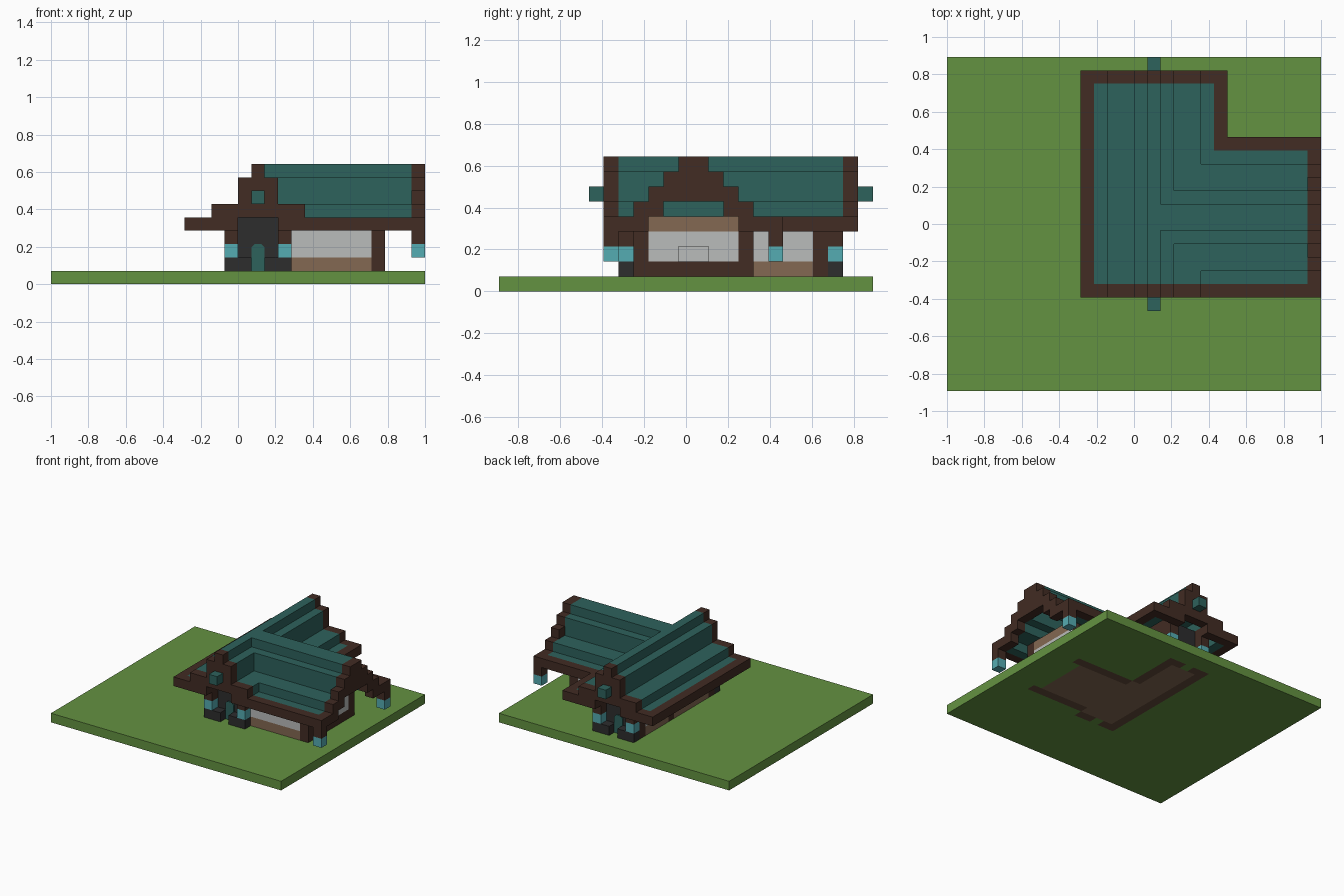
import bpy, bmesh
from mathutils import Vector

if "Cube" in bpy.data.objects:
    bpy.data.objects.remove(bpy.data.objects["Cube"], do_unlink=True)

U = 1 / 14                       # block size
NX, NY = 28, 25                  # plot size in blocks
ORIGIN = Vector((-NX * U / 2, -NY * U / 2, 0))


def material(name, r, g, b):
    m = bpy.data.materials.new(name)
    m.use_nodes = True
    m.diffuse_color = (r, g, b, 1)
    m.node_tree.nodes["Principled BSDF"].inputs["Base Color"].default_value = (r, g, b, 1)
    return m


GREEN = material("grass_green", .127, .287, .053)
BROWN = material("dark_timber", .054, .025, .017)
TEAL = material("roof_teal", .027, .122, .107)
GLOW = material("lantern_cyan", .091, .413, .445)
WHITE = material("plaster_white", .491, .503, .497)
TAN = material("tan_planks", .227, .138, .084)
COAL = material("charcoal_stone", .026, .026, .027)
WOOD = material("aged_wood", .127, .07, .042)


def finish(name, bm, mat):
    me = bpy.data.meshes.new(name)
    bm.to_mesh(me)
    bm.free()
    me.materials.append(mat)
    ob = bpy.data.objects.new(name, me)
    bpy.context.collection.objects.link(ob)
    return ob


def blocks(name, cells, mat):
    """Outer skin of a set of grid blocks, with flat areas merged."""
    cells = set(cells)
    bm = bmesh.new()
    for c in cells:
        for axis in range(3):
            for side in (0, 1):
                n = list(c)
                n[axis] += 2 * side - 1
                if tuple(n) in cells:
                    continue
                b, d = (axis + 1) % 3, (axis + 2) % 3
                quad = []
                for s, t in ((0, 0), (1, 0), (1, 1), (0, 1)):
                    p = Vector(c)
                    p[axis] += side
                    p[b] += s
                    p[d] += t
                    quad.append(bm.verts.new(ORIGIN + p * U))
                bm.faces.new(quad if side else quad[::-1])
    bmesh.ops.remove_doubles(bm, verts=bm.verts, dist=U / 100)
    bmesh.ops.dissolve_limit(bm, angle_limit=.01, verts=bm.verts, edges=bm.edges)
    return finish(name, bm, mat)


def box(x, y, z):
    """All blocks in inclusive index ranges."""
    return {(i, j, k) for i in range(x[0], x[1] + 1)
            for j in range(y[0], y[1] + 1) for k in range(z[0], z[1] + 1)}


def both_ends(cells):
    """Mirror blocks between the front and the back of the long wing."""
    return set(cells) | {(i, 30 - j, k) for i, j, k in cells}


# Floor slab and grass plot
frame = box((18, 24), (9, 9), (0, 0)) | box((18, 24), (16, 16), (0, 0))
frame |= box((13, 13), (9, 21), (0, 0)) | box((17, 17), (17, 21), (0, 0))
frame |= both_ends(box((13, 14), (8, 8), (0, 0)) | box((16, 17), (8, 8), (0, 0)))
floor = (box((14, 17), (9, 21), (0, 0)) | box((18, 23), (10, 15), (0, 0))) - frame
blocks("floor_frame", frame, WOOD)
blocks("floor_planks", floor, TAN)
blocks("grass_plot", box((0, NX - 1), (0, NY - 1), (0, 0)) - frame - floor, GREEN)

# Walls: plank base, plaster above, timber posts and top plate
runs = [((13, 13), (10, 20)), ((17, 17), (17, 20)),
        ((18, 23), (9, 9)), ((18, 23), (16, 16))]
base, plaster, timber = set(), set(), set()
for x, y in runs:
    base |= box(x, y, (1, 1))
    plaster |= box(x, y, (2, 3))
    timber |= box(x, y, (4, 4))
for i, j in ((13, 9), (17, 9), (13, 21), (17, 21), (13, 16), (17, 16), (24, 9), (24, 16)):
    timber |= box((i, i), (j, j), (1, 4))

# East end wall with a recessed niche
timber |= box((24, 24), (10, 15), (1, 1))
niche = box((24, 24), (12, 13), (2, 2))
plaster |= box((24, 24), (10, 15), (2, 3)) - niche
plaster |= box((23, 23), (12, 13), (2, 2))
base |= box((24, 24), (10, 15), (4, 4))
blocks("wall_base", base - timber, TAN)
blocks("wall_plaster", plaster - timber, WHITE)

# Brackets that carry the lanterns
timber |= both_ends(box((13, 13), (8, 8), (3, 4)) | box((17, 17), (8, 8), (3, 4)))
timber |= {(27, 7, 3), (27, 18, 3)}
blocks("timber_frame", timber, BROWN)
lanterns = both_ends({(13, 8, 2), (17, 8, 2)}) | {(27, 7, 2), (27, 18, 2)}
blocks("lanterns", lanterns, GLOW)

# Entrances at both ends of the long wing
blocks("entrance_walls", both_ends(box((14, 16), (9, 9), (1, 4))), COAL)
blocks("entrance_plinths",
       both_ends(box((13, 14), (8, 8), (1, 1)) | box((16, 17), (8, 8), (1, 1))), COAL)


def door(name, j, out):
    """Thin door plate with chamfered top corners."""
    bm = bmesh.new()
    w, h, c = U, 2 * U, U / 4
    prof = [(0, 0), (w, 0), (w, h - c), (w - c, h), (c, h), (0, h - c)]
    corner = ORIGIN + Vector((15 * U, j * U, U))
    f = bm.faces.new([bm.verts.new(corner + Vector((x, 0, z))) for x, z in prof])
    ext = bmesh.ops.extrude_face_region(bm, geom=[f])
    moved = [v for v in ext["geom"] if isinstance(v, bmesh.types.BMVert)]
    bmesh.ops.translate(bm, verts=moved, vec=(0, out * .008, 0))
    bmesh.ops.recalc_face_normals(bm, faces=bm.faces)
    finish(name, bm, TEAL)


door("front_door", 9, -1)
door("back_door", 22, 1)

# Stepped cross roof: height depends on the distance to the nearest ridge
STEPS = {0: (8,), 1: (6, 7), 2: (5,), 3: (5,), 4: (4,), 5: (4,)}


def layers(i, j):
    found = []
    if 10 <= i <= 20 and 7 <= j <= 23:
        found.append(STEPS[abs(i - 15)])
    if 15 <= i <= 27 and 7 <= j <= 18:
        found.append(STEPS[int(abs(j - 12.5))])
    return max(found) if found else ()


roof, trim = set(), set()
for i in range(NX):
    for j in range(NY):
        edge = any(not layers(i + a, j + b) for a in (-1, 0, 1) for b in (-1, 0, 1))
        (trim if edge else roof).update((i, j, k) for k in layers(i, j))

# Gable ends
trim |= both_ends(box((12, 13), (7, 7), (4, 4)) | box((17, 18), (7, 7), (4, 4))
                  | box((12, 18), (7, 7), (5, 5)) | box((14, 16), (7, 7), (6, 7)))
trim |= box((27, 27), (9, 9), (4, 4)) | box((27, 27), (16, 16), (4, 4))
trim |= box((27, 27), (10, 15), (6, 6)) | box((27, 27), (11, 14), (7, 7))
blocks("roof", roof - trim, TEAL)
blocks("roof_trim", trim, BROWN)
blocks("gable_ornaments", both_ends({(15, 6, 6)}), TEAL)
